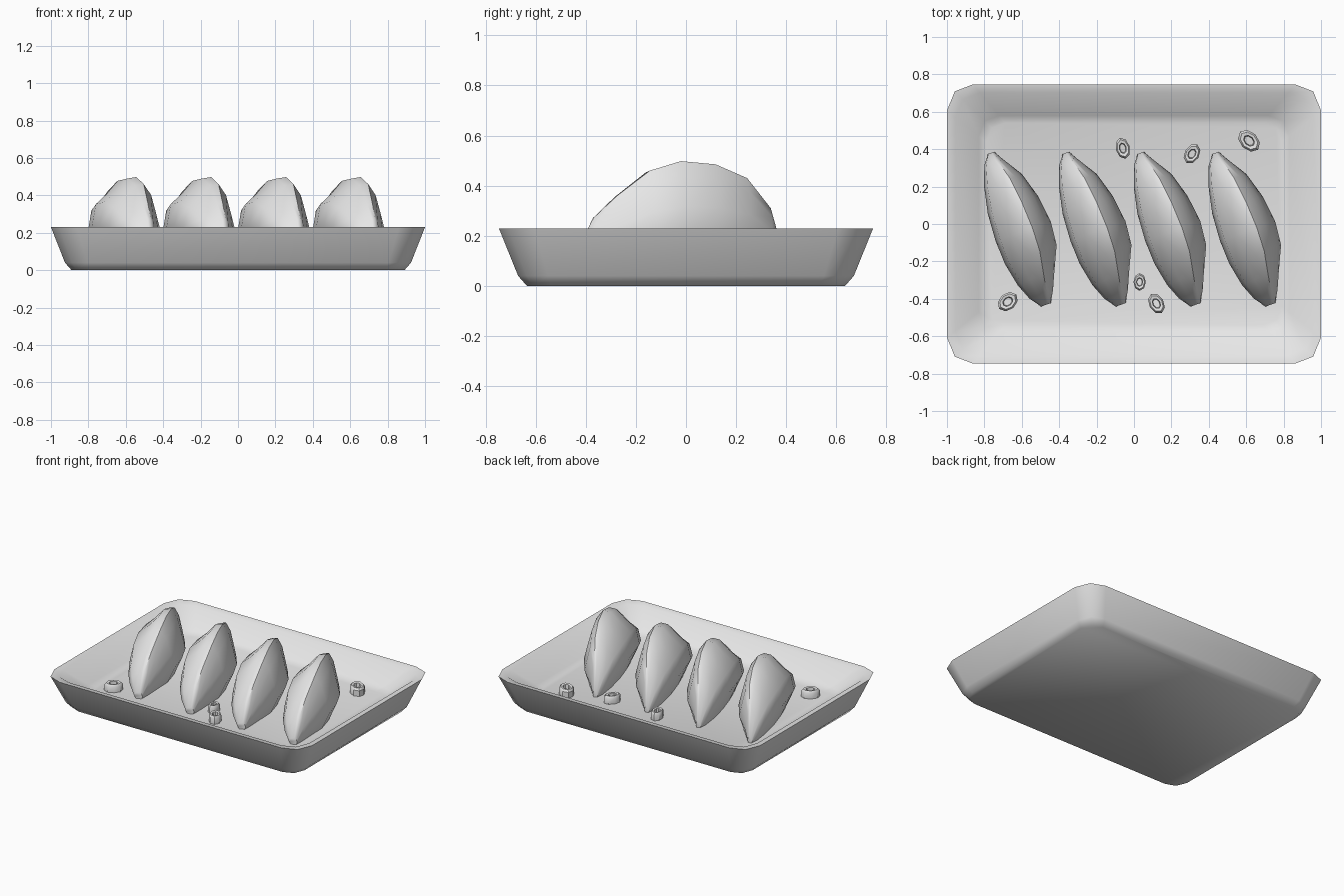
import bpy, bmesh, math

old = bpy.data.objects.get("Cube")
if old:
    bpy.data.objects.remove(old, do_unlink=True)

grey = bpy.data.materials.new("plain_grey")
grey.use_nodes = True
grey.diffuse_color = (0.8, 0.8, 0.8, 1)
grey.node_tree.nodes["Principled BSDF"].inputs["Base Color"].default_value = (0.8, 0.8, 0.8, 1)

FLOOR = 0.1


def loft(name, rings, caps=True, wrap=False, angle=50):
    """Skin a list of closed rings into one smooth-shaded object."""
    bm = bmesh.new()
    loops = [[bm.verts.new(p) for p in ring] for ring in rings]
    pairs = list(zip(loops, loops[1:]))
    if wrap:
        pairs.append((loops[-1], loops[0]))
    for a, b in pairs:
        for i in range(len(a)):
            j = (i + 1) % len(a)
            bm.faces.new((a[i], a[j], b[j], b[i]))
    if caps:
        bm.faces.new(loops[0][::-1])
        bm.faces.new(loops[-1])
    bmesh.ops.recalc_face_normals(bm, faces=bm.faces)
    mesh = bpy.data.meshes.new(name)
    bm.to_mesh(mesh)
    bm.free()
    mesh.materials.append(grey)
    obj = bpy.data.objects.new(name, mesh)
    bpy.context.collection.objects.link(obj)
    bpy.ops.object.select_all(action="DESELECT")
    obj.select_set(True)
    bpy.context.view_layer.objects.active = obj
    bpy.ops.object.shade_smooth_by_angle(angle=math.radians(angle))
    return obj


def corner_rect(hx, hy, c, z):
    """Rectangle with two-step cut corners, counter-clockwise."""
    quarter = [(hx, hy - c), (hx - 0.3 * c, hy - 0.27 * c), (hx - c, hy)]
    pts = []
    for sx, sy in ((1, 1), (-1, 1), (-1, -1), (1, -1)):
        part = quarter if sx * sy > 0 else quarter[::-1]
        pts += [(sx * x, sy * y, z) for x, y in part]
    return pts


# Tray: outer base, wall, rim lip, inner wall, floor
loft("tray", [corner_rect(*r) for r in (
    (0.89, 0.635, 0.10, 0.0),
    (0.925, 0.67, 0.12, 0.04),
    (1.0, 0.747, 0.14, 0.23),
    (0.955, 0.702, 0.13, 0.222),
    (0.83, 0.58, 0.11, 0.115),
    (0.79, 0.54, 0.10, FLOOR),
)], angle=60)

# Dumpling: stations along its length (distance, crest height, left width, right width)
stations = [
    (-0.432, 0.15, 0.02, 0.015), (-0.38, 0.31, 0.06, 0.045),
    (-0.27, 0.43, 0.10, 0.114), (-0.13, 0.485, 0.13, 0.155),
    (0.02, 0.498, 0.14, 0.173), (0.15, 0.46, 0.135, 0.16),
    (0.28, 0.36, 0.11, 0.10), (0.37, 0.275, 0.075, 0.06),
    (0.432, 0.15, 0.03, 0.025),
]
# Cross-section as fractions of side width and height
section = [
    (-0.6, 0), (-1, 0.35), (-0.82, 0.66), (-0.35, 0.8), (0.1, 0.98),
    (0.4, 1), (0.66, 0.84), (0.85, 0.55), (1, 0.3), (0.7, 0),
]


def dumpling(name, cx, cy):
    rings = []
    for u, top, left, right in stations:
        ring = []
        for f, h in section:
            v = f * (right if f > 0 else left)
            ring.append((cx + 0.34 * u + 0.94 * v, cy - 0.94 * u + 0.34 * v,
                         FLOOR + (top - FLOOR) * h))
        rings.append(ring)
    loft(name, rings)


for k in range(4):
    dumpling(f"dumpling_{k + 1}", -0.615 + 0.4 * k, -0.025)


# Sliced onion rings: oval, eight-sided, hollow
def onion_ring(name, x, y, major, minor, turn):
    t = math.radians(turn)
    rings = []
    for r, z in ((1, 0), (1, 0.04), (0.8, 0.053), (0.5, 0.05), (0.42, 0)):
        ring = []
        for i in range(8):
            a = math.tau * i / 8
            p, q = r * major * math.cos(a), r * minor * math.sin(a)
            ring.append((x + p * math.cos(t) - q * math.sin(t),
                         y + p * math.sin(t) + q * math.cos(t), FLOOR + z))
        rings.append(ring)
    loft(name, rings, caps=False, wrap=True, angle=40)


for k, spec in enumerate((
    (-0.06, 0.405, 0.058, 0.038, 105),
    (0.31, 0.375, 0.057, 0.040, 60),
    (0.615, 0.445, 0.068, 0.048, 135),
    (-0.675, -0.415, 0.060, 0.045, 40),
    (0.03, -0.31, 0.047, 0.033, 90),
    (0.12, -0.425, 0.058, 0.040, 120),
)):
    onion_ring(f"onion_ring_{k + 1}", *spec)
